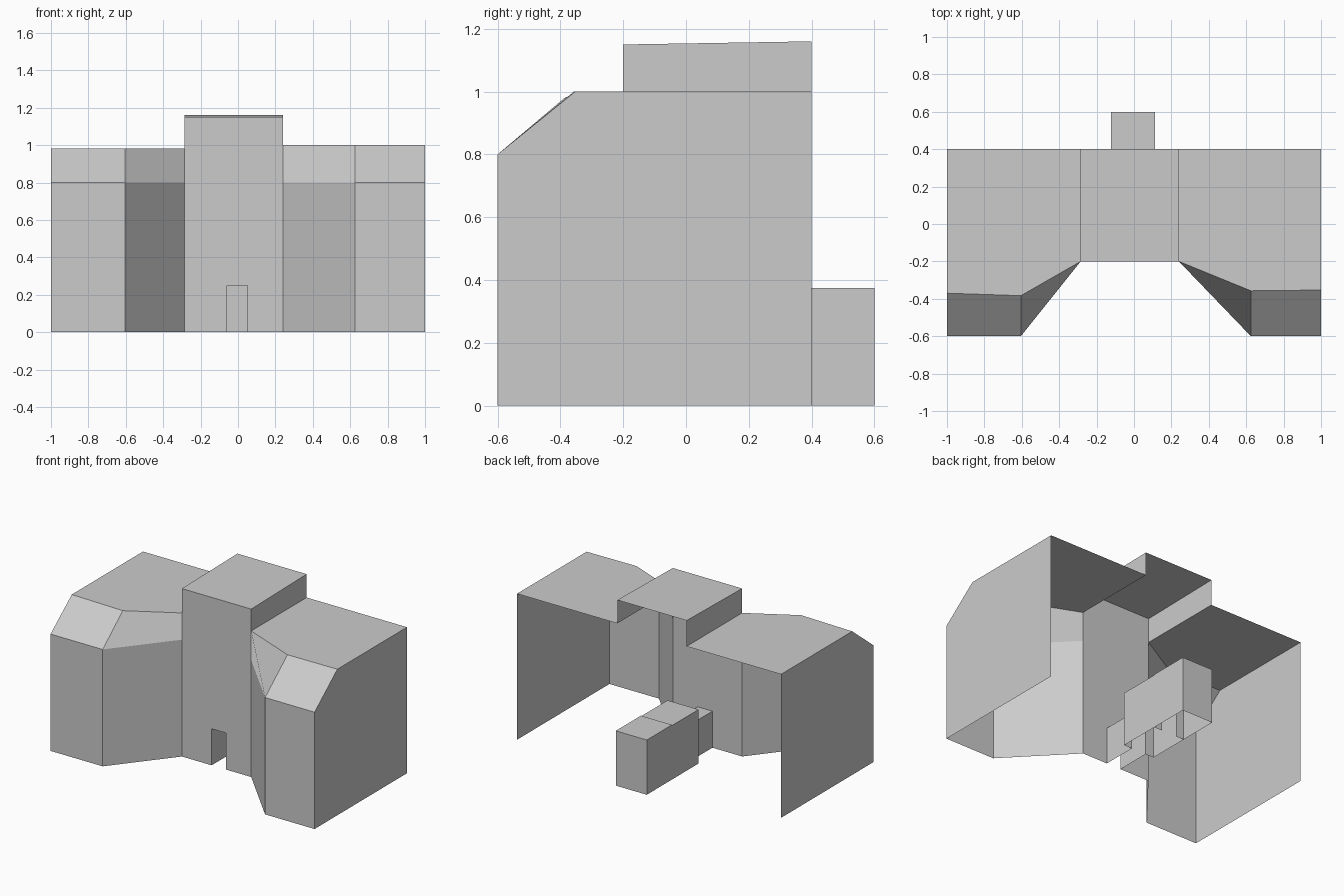
import bpy
from mathutils import Vector

if "Cube" in bpy.data.objects:
    bpy.data.objects.remove(bpy.data.objects["Cube"])


def shell(name, faces, center):
    """Open shell whose faces all point away from an inside point."""
    verts, index, polys = [], {}, []
    for face in faces:
        poly = []
        for p in face:
            if p not in index:
                index[p] = len(verts)
                verts.append(p)
            poly.append(index[p])
        polys.append(poly)
    mesh = bpy.data.meshes.new(name)
    mesh.from_pydata(verts, [], polys)
    for p in mesh.polygons:
        if p.normal.dot(p.center - Vector(center)) < 0:
            p.flip()
    mesh.update()
    obj = bpy.data.objects.new(name, mesh)
    bpy.context.collection.objects.link(obj)
    return obj


DOOR_L, DOOR_R, DOOR_H = -0.06, 0.05, 0.25


def door_wall(x0, x1, y, top):
    """Wall outline with a doorway notch."""
    outline = [(x0, 0), (DOOR_L, 0), (DOOR_L, DOOR_H), (DOOR_R, DOOR_H),
               (DOOR_R, 0), (x1, 0), (x1, top), (x0, top)]
    return [(x, y, z) for x, z in outline]


def side(x, y0, y1, z0, z1a, z1b):
    return [(x, y0, z0), (x, y1, z0), (x, y1, z1b), (x, y0, z1a)]


def roof(x0, x1, y0, y1, za, zb):
    return [(x0, y0, za), (x1, y0, za), (x1, y1, zb), (x0, y1, zb)]


def wing(name, outer, mid, inner, top, y_outer, y_mid):
    """Wing with splayed inner wall, chamfered front eave, open back."""
    yf, yi, yb, eave = -0.6, -0.2, 0.4, 0.8
    faces = [
        [(outer, yb, 0), (outer, yf, 0), (outer, yf, eave),
         (outer, y_outer, top), (outer, yb, top)],
        [(outer, yf, 0), (mid, yf, 0), (mid, yf, eave), (outer, yf, eave)],
        [(mid, yf, 0), (inner, yi, 0), (inner, yi, eave), (mid, yf, eave)],
        [(outer, yf, eave), (mid, yf, eave), (mid, y_mid, top),
         (outer, y_outer, top)],
        [(mid, yf, eave), (inner, yi, eave), (inner, yi, top),
         (mid, y_mid, top)],
        [(outer, yb, top), (outer, y_outer, top), (mid, y_mid, top),
         (inner, yi, top), (inner, yb, top)],
    ]
    shell(name, faces, ((outer + mid) / 2, 0.1, 0.5))


# Side wings
wing("right_wing", 1.0, 0.625, 0.24, 1.0, -0.353, -0.357)
wing("left_wing", -1.0, -0.605, -0.285, 0.983, -0.37, -0.383)

# Central tower: front wall with doorway, roof, upper side walls
TL, TR = -0.285, 0.24
shell("tower", [
    door_wall(TL, TR, -0.2, 1.15),
    roof(TL, TR, -0.2, 0.4, 1.15, 1.16),
    side(TL, -0.2, 0.4, 0.983, 1.15, 1.16),
    side(TR, -0.2, 0.4, 1.0, 1.15, 1.16),
], (0, 0.1, 0.6))

# Passage behind the doorway
shell("passage", [
    side(DOOR_L, -0.2, 0.04, 0, DOOR_H, DOOR_H),
    side(DOOR_R, -0.2, 0.04, 0, DOOR_H, DOOR_H),
    roof(DOOR_L, DOOR_R, -0.2, 0.04, DOOR_H, DOOR_H),
], (0, -0.08, 0.1))

# Two rooms in line behind the passage, joined by a doorway
RL, RR = -0.123, 0.112
for name, y0, y1, h in (("front_room", 0.04, 0.328, 0.37),
                        ("back_room", 0.328, 0.6, 0.375)):
    faces = [door_wall(RL, RR, y0, h),
             side(RL, y0, y1, 0, h, h),
             side(RR, y0, y1, 0, h, h),
             roof(RL, RR, y0, y1, h, h)]
    if name == "back_room":
        faces.append([(RL, y1, 0), (RR, y1, 0), (RR, y1, h), (RL, y1, h)])
    shell(name, faces, (0, (y0 + y1) / 2, 0.15))
